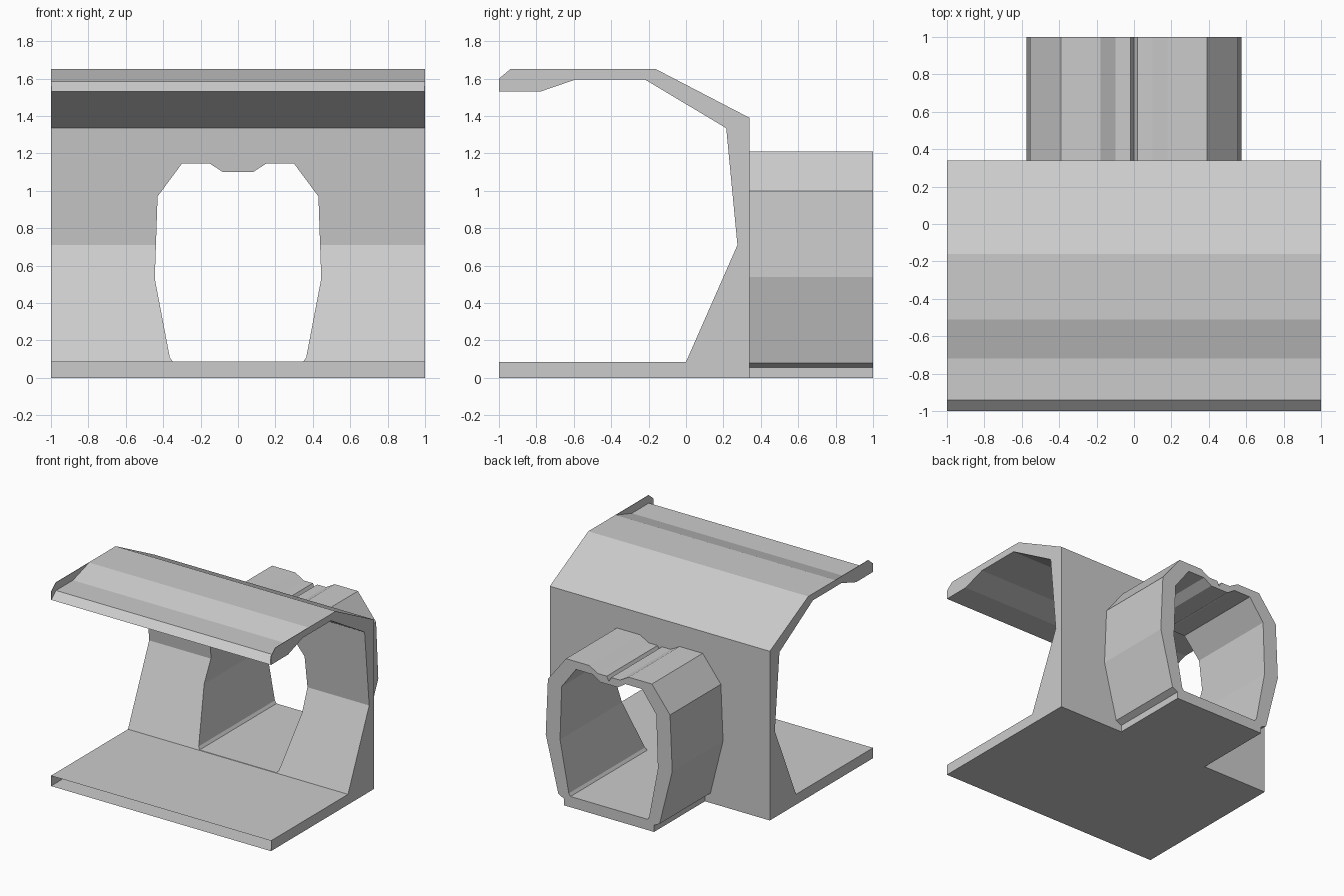
import bpy, bmesh
from mathutils import Vector

cube = bpy.data.objects.get("Cube")
if cube:
    bpy.data.objects.remove(cube, do_unlink=True)

grey = bpy.data.materials.new("concrete_grey")
grey.use_nodes = True
grey.diffuse_color = (0.6, 0.6, 0.6, 1)
grey.node_tree.nodes["Principled BSDF"].inputs["Base Color"].default_value = (0.6, 0.6, 0.6, 1)


def prism(name, profile, axis, start, end):
    """Extrude a 2D profile along x (profile is y, z) or y (profile is x, z)."""
    def place(p, t):
        return (t, p[0], p[1]) if axis == "x" else (p[0], t, p[1])
    bm = bmesh.new()
    face = bm.faces.new([bm.verts.new(place(p, start)) for p in profile])
    ext = bmesh.ops.extrude_face_region(bm, geom=[face])
    moved = [g for g in ext["geom"] if isinstance(g, bmesh.types.BMVert)]
    shift = Vector(place((0, 0), end - start))
    bmesh.ops.translate(bm, verts=moved, vec=shift)
    bmesh.ops.recalc_face_normals(bm, faces=bm.faces[:])
    mesh = bpy.data.meshes.new(name)
    bm.to_mesh(mesh)
    bm.free()
    mesh.materials.append(grey)
    obj = bpy.data.objects.new(name, mesh)
    bpy.context.collection.objects.link(obj)
    return obj


def mirrored(half):
    """Complete a right-half outline, skipping points on the centre line."""
    return half + [(-x, z) for x, z in reversed(half) if x > 0]


def cut(obj, cutter):
    mod = obj.modifiers.new("opening", "BOOLEAN")
    mod.operation = "DIFFERENCE"
    mod.solver = "EXACT"
    mod.object = cutter
    bpy.context.view_layer.objects.active = obj
    bpy.ops.object.modifier_apply(modifier=mod.name)


def drop_faces(obj, rule):
    bm = bmesh.new()
    bm.from_mesh(obj.data)
    doomed = [f for f in bm.faces if rule(f.calc_center_median(), f.normal)]
    bmesh.ops.delete(bm, geom=doomed, context="FACES")
    bm.to_mesh(obj.data)
    bm.free()


# C-shaped shell: floor, back wall and canopy in one section
shell = prism("platform_shell", [
    (-1, 0), (0.34, 0), (0.34, 1.39), (-0.16, 1.65), (-0.51, 1.65),
    (-0.72, 1.585), (-0.94, 1.585), (-1, 1.53), (-0.78, 1.53),
    (-0.59, 1.595), (-0.22, 1.595), (0.215, 1.335), (0.275, 0.71),
    (0, 0.085), (-1, 0.085)], "x", -1, 1)

# Raised end plates beside the dipped canopy lip
lip = [(-0.51, 1.65), (-0.94, 1.65), (-1, 1.6), (-1, 1.53),
       (-0.94, 1.585), (-0.72, 1.585)]
for side, name in ((1, "left_lip_plate"), (-1, "right_lip_plate")):
    prism(name, lip, "x", side * 0.996, side)

# Passage behind the wall, with a stepped groove along its roof
tunnel = prism("passage_tube", mirrored([
    (0, 1.125), (0.02, 1.165), (0.1, 1.165), (0.18, 1.21), (0.39, 1.21),
    (0.555, 1.0), (0.575, 0.54), (0.46, 0.08), (0.41, 0.055), (0.41, 0)]),
    "y", 0.34, 1)

# Opening through the wall and the passage
opening = prism("opening_cutter", mirrored([
    (0.08, 1.1), (0.15, 1.145), (0.3, 1.145), (0.43, 0.97),
    (0.445, 0.53), (0.365, 0.11), (0.35, 0.088)]), "y", -0.1, 1.1)
for part in (shell, tunnel):
    cut(part, opening)
bpy.data.objects.remove(opening, do_unlink=True)

# Open front end of the floor slab, and the tube's hidden joint with the wall
drop_faces(shell, lambda c, n: n.y < -0.99 and c.y < -0.99 and c.z < 0.1)
drop_faces(tunnel, lambda c, n: n.y < -0.99 and c.y < 0.35)
